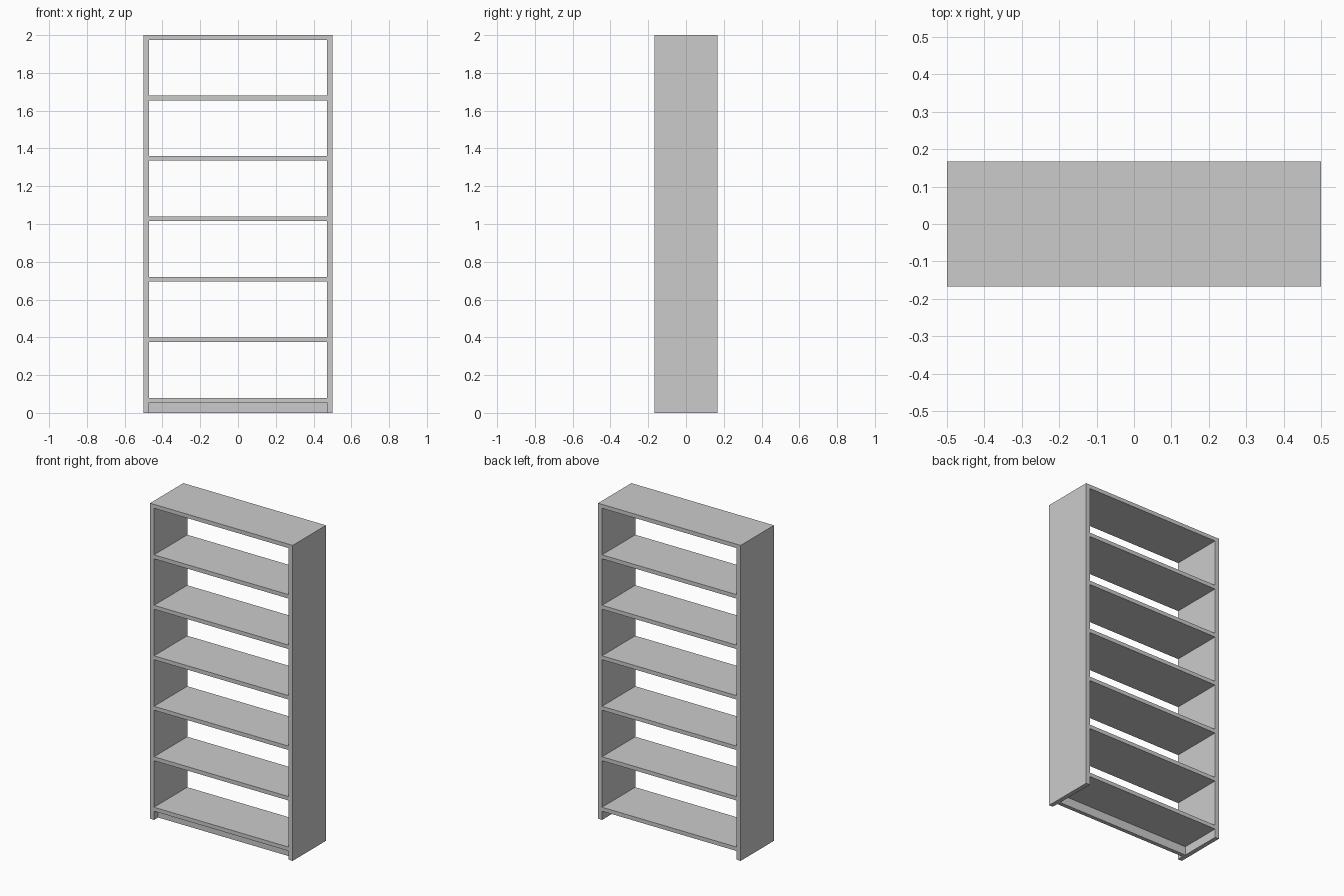
import bpy

WIDTH, DEPTH, HEIGHT = 1.0, 0.333, 2.0
SIDE = 0.028          # side panel thickness
BOARD = 0.025         # shelf thickness
SHELVES = 7
LOWEST_TOP = 0.08     # top surface of the bottom shelf
RECESS = 0.04         # toe board set-back

cube = bpy.data.objects.get("Cube")
if cube:
    bpy.data.objects.remove(cube, do_unlink=True)

# Single painted finish
grey = bpy.data.materials.new("light grey")
grey.use_nodes = True
colour = (0.6, 0.6, 0.6, 1)
grey.diffuse_color = colour
grey.node_tree.nodes["Principled BSDF"].inputs["Base Color"].default_value = colour


def board(name, size, centre):
    """Flat-faced box with applied dimensions."""
    bpy.ops.mesh.primitive_cube_add(size=1, location=centre)
    ob = bpy.context.object
    ob.name = name
    ob.scale = size
    bpy.ops.object.transform_apply(location=False, rotation=False, scale=True)
    ob.data.materials.append(grey)
    return ob


# Upright side panels
for name, sign in (("left_side_panel", 1), ("right_side_panel", -1)):
    board(name, (SIDE, DEPTH, HEIGHT), (sign * (WIDTH - SIDE) / 2, 0, HEIGHT / 2))

# Evenly spaced shelves, the last one closing the top
inner = WIDTH - 2 * SIDE
pitch = (HEIGHT - LOWEST_TOP) / (SHELVES - 1)
for i in range(SHELVES):
    top = LOWEST_TOP + i * pitch
    name = "top_board" if i == SHELVES - 1 else f"shelf_{i + 1}"
    board(name, (inner, DEPTH, BOARD), (0, 0, top - BOARD / 2))

# Recessed toe board under the bottom shelf
toe_height = LOWEST_TOP - BOARD
board("toe_board", (inner, BOARD, toe_height),
      (0, -DEPTH / 2 + RECESS + BOARD / 2, toe_height / 2))
